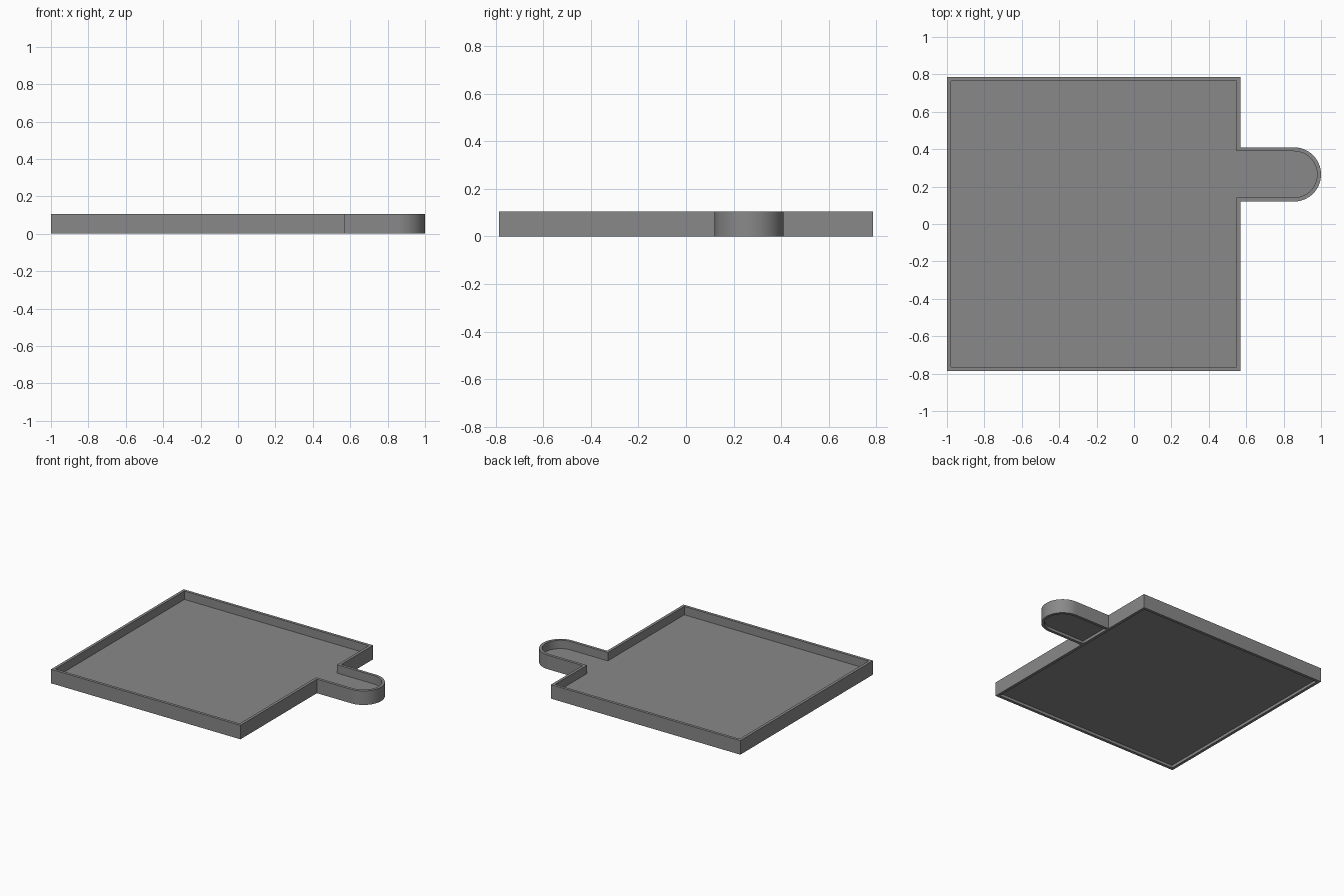
import bpy, bmesh, math

cube = bpy.data.objects.get("Cube")
if cube:
    bpy.data.objects.remove(cube, do_unlink=True)

LEFT, RIGHT, HALF_Y = -1.0, 0.57, 0.785   # square body
TAB_Y, TAB_R = 0.265, 0.145               # rounded tab
HEIGHT, WALL = 0.105, 0.021
FLOOR_LOW, FLOOR_TOP = WALL, 2 * WALL
ARC_STEPS = 32

grey = bpy.data.materials.new("plain grey")
grey.use_nodes = True
colour = (0.25, 0.25, 0.25, 1)
grey.diffuse_color = colour
grey.node_tree.nodes["Principled BSDF"].inputs["Base Color"].default_value = colour


def outline(inset):
    """Square with a round-ended tab on its left side, moved inward by inset."""
    x0, x1, y, r = LEFT + inset, RIGHT - inset, HALF_Y - inset, TAB_R - inset
    centre_x = 1 - TAB_R
    arc = []
    for i in range(ARC_STEPS + 1):
        a = math.pi * (i / ARC_STEPS - 0.5)
        arc.append((centre_x + r * math.cos(a), TAB_Y + r * math.sin(a)))
    return [(x0, -y), (x1, -y), (x1, TAB_Y - r), *arc, (x1, TAB_Y + r), (x1, y), (x0, y)]


def finish(name, bm):
    bmesh.ops.recalc_face_normals(bm, faces=bm.faces[:])
    mesh = bpy.data.meshes.new(name)
    bm.to_mesh(mesh)
    bm.free()
    mesh.materials.append(grey)
    obj = bpy.data.objects.new(name, mesh)
    bpy.context.collection.objects.link(obj)
    return obj


# Tray: floor, rim wall and shallow recess underneath, as one closed shell
bm = bmesh.new()
section = [(WALL, FLOOR_TOP), (WALL, HEIGHT), (0, HEIGHT), (0, 0), (WALL, 0), (WALL, FLOOR_LOW)]
loops = [[bm.verts.new((x, y, z)) for x, y in outline(inset)] for inset, z in section]
for a, b in zip(loops, loops[1:]):
    n = len(a)
    for i in range(n):
        j = (i + 1) % n
        bm.faces.new((a[i], a[j], b[j], b[i]))
bm.faces.new(loops[0])
bm.faces.new(loops[-1])
tray = finish("tray", bm)

# Rib under the neck that closes the square recess
bm = bmesh.new()
bmesh.ops.create_cube(bm, size=1)
bmesh.ops.scale(bm, vec=(WALL, 2 * (TAB_R - WALL), FLOOR_LOW), verts=bm.verts)
bmesh.ops.translate(bm, vec=(RIGHT - WALL / 2, TAB_Y, FLOOR_LOW / 2), verts=bm.verts)
finish("neck_rib", bm)

# Smooth only the round end
bpy.ops.object.select_all(action="DESELECT")
tray.select_set(True)
bpy.context.view_layer.objects.active = tray
bpy.ops.object.shade_smooth_by_angle(angle=math.radians(30))
